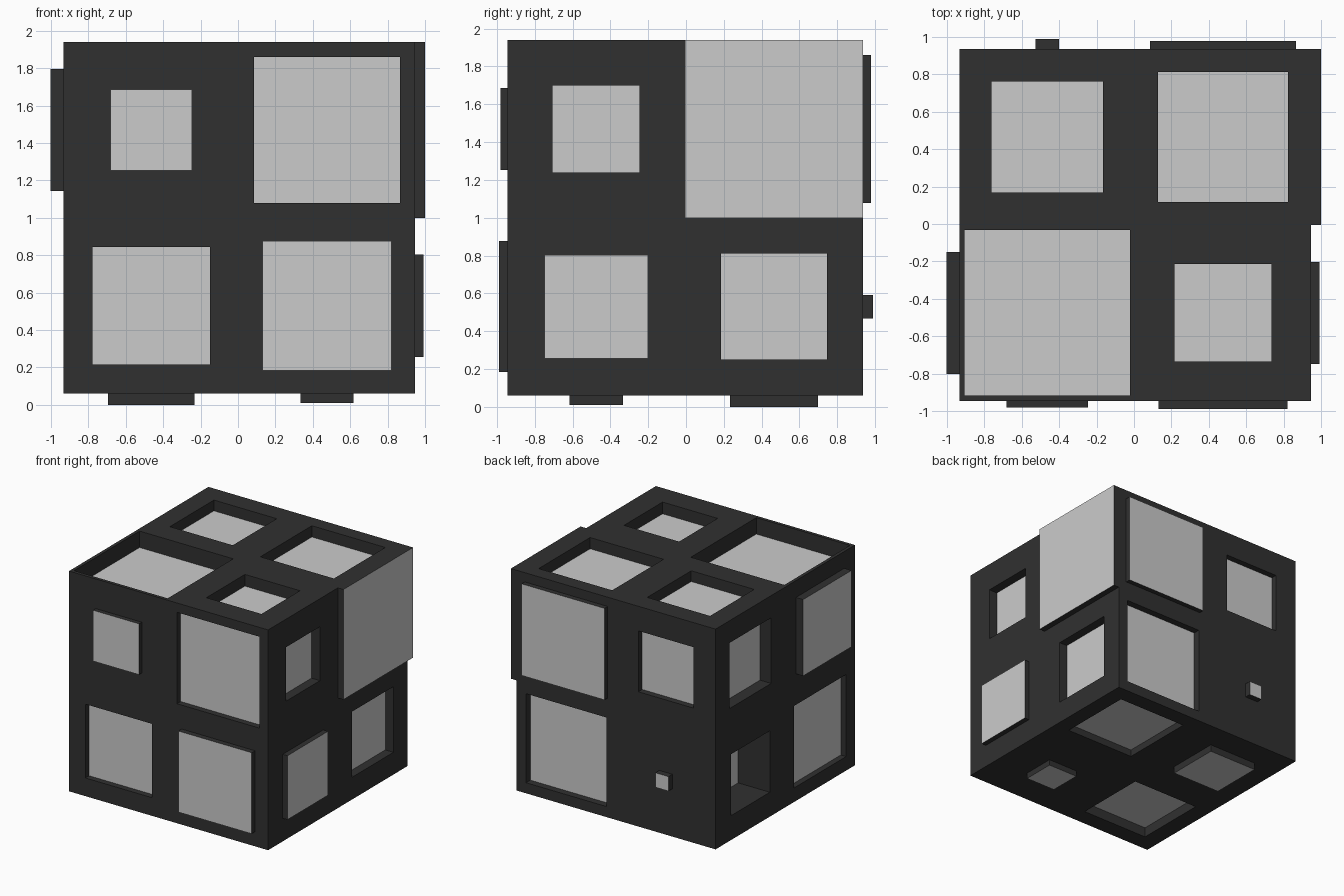
import bpy, bmesh
from mathutils import Vector

if "Cube" in bpy.data.objects:
    bpy.data.objects.remove(bpy.data.objects["Cube"])

SIDE = 1.88
CENTRE = Vector((0.006, -0.005, 1.0))
CELL = SIDE / 4          # half width of one quarter panel

# Per side: quarter signs on the two in-plane axes -> (half size of square, depth; + is outward)
PANELS = {
    "-y": {(-1, 1): (0.217, 0.037), (1, 1): (0.39, -0.05),
           (-1, -1): (0.315, -0.05), (1, -1): (0.346, 0.045)},
    "+y": {(-1, 1): (0.26, -0.052), (1, 1): (0.391, 0.043),
           (-1, -1): (0.062, 0.053), (1, -1): (0.38, -0.058)},
    "+x": {(-1, 1): (0.23, -0.08), (1, 1): (0.47, 0.053),
           (-1, -1): (0.273, 0.045), (1, -1): (0.28, -0.077)},
    "-x": {(-1, 1): (0.326, 0.068), (1, 1): (0.28, -0.105),
           (-1, -1): (0.35, -0.05), (1, -1): (0.262, -0.30)},
    "+z": {(-1, 1): (0.297, -0.092), (1, 1): (0.347, -0.096),
           (-1, -1): (0.442, -0.14), (1, -1): (0.26, -0.10)},
    "-z": {(-1, 1): (0.232, 0.06), (1, 1): (0.33, -0.06),
           (-1, -1): (0.32, -0.085), (1, -1): (0.142, 0.05)},
}


def material(name, grey):
    m = bpy.data.materials.new(name)
    m.diffuse_color = (grey, grey, grey, 1)
    m.use_nodes = True
    m.node_tree.nodes["Principled BSDF"].inputs["Base Color"].default_value = m.diffuse_color
    return m


def side_and_quarter(face):
    n, c = face.normal, face.calc_center_median()
    axis = max(range(3), key=lambda i: abs(n[i]))
    side = ("+" if n[axis] > 0 else "-") + "xyz"[axis]
    return side, tuple(1 if c[i] > 0 else -1 for i in range(3) if i != axis)


# Cube with every side split into four quarter panels
bm = bmesh.new()
bmesh.ops.create_cube(bm, size=SIDE)
bmesh.ops.subdivide_edges(bm, edges=bm.edges[:], cuts=1, use_grid_fill=True)
bm.normal_update()

# Inset a square in each panel, then push it in or out
for face in bm.faces[:]:
    side, quarter = side_and_quarter(face)
    half, depth = PANELS[side][quarter]
    if CELL - half > 0.001:
        bmesh.ops.inset_individual(bm, faces=[face], thickness=CELL - half, use_even_offset=True)
    offset = face.normal.copy() * depth
    cap = bmesh.ops.extrude_discrete_faces(bm, faces=[face])["faces"][0]
    bmesh.ops.translate(bm, verts=cap.verts[:], vec=offset)
    cap.material_index = 1
    bm.normal_update()

bmesh.ops.translate(bm, verts=bm.verts[:], vec=CENTRE)
mesh = bpy.data.meshes.new("panelled_cube")
bm.to_mesh(mesh)
bm.free()

# Dark frame, light square caps
mesh.materials.append(material("dark_frame", 0.03))
mesh.materials.append(material("light_square", 0.6))
cube = bpy.data.objects.new("panelled_cube", mesh)
bpy.context.collection.objects.link(cube)
